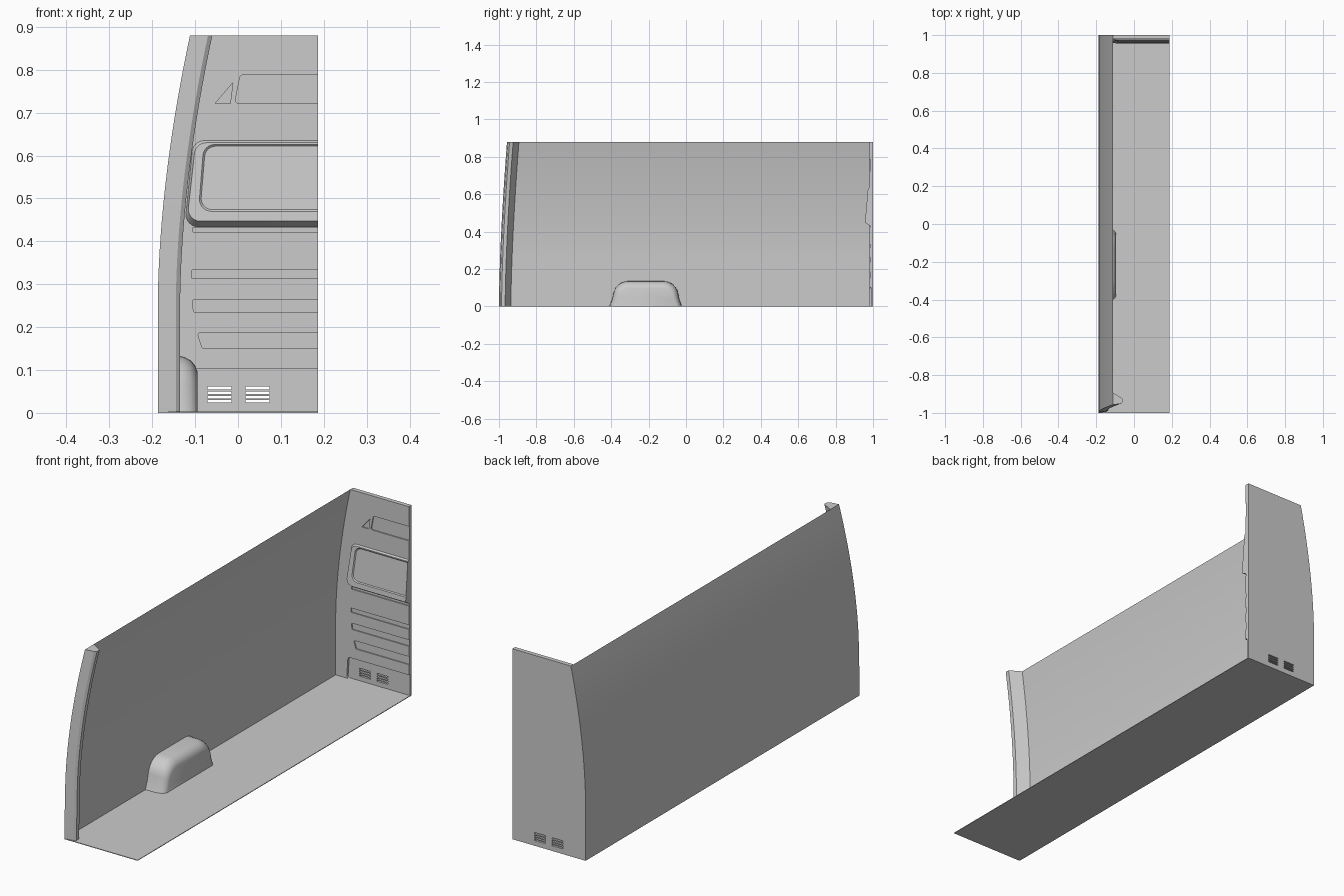
import bpy, bmesh, math

if "Cube" in bpy.data.objects:
    bpy.data.objects.remove(bpy.data.objects["Cube"])

H, R = 0.88, 0.187


def wall_x(z):
    return -R + 0.075 * (max(z - 0.25, 0) / 0.63) ** 1.8


def rear_y(z):
    return -1 + 0.043 * (z / H) ** 1.6


def make(name, bm, smooth=30):
    bmesh.ops.recalc_face_normals(bm, faces=bm.faces)
    me = bpy.data.meshes.new(name)
    bm.to_mesh(me)
    bm.free()
    ob = bpy.data.objects.new(name, me)
    bpy.context.collection.objects.link(ob)
    bpy.ops.object.select_all(action='DESELECT')
    bpy.context.view_layer.objects.active = ob
    ob.select_set(True)
    if smooth:
        bpy.ops.object.shade_smooth_by_angle(angle=math.radians(smooth))
    return ob


def loft(bm, rings, closed=True, cap_start=True, cap_end=True):
    vr = [[bm.verts.new(p) for p in r] for r in rings]
    n = len(rings[0])
    for a, b in zip(vr, vr[1:]):
        for i in range(n if closed else n - 1):
            j = (i + 1) % n
            bm.faces.new((a[i], a[j], b[j], b[i]))
    if cap_start:
        bm.faces.new(vr[0])
    if cap_end:
        bm.faces.new(vr[-1])


def prism(bm, pts, y0, y1):
    loft(bm, [[(x, y, z) for x, z in pts] for y in (y0, y1)])


def arc(cx, cy, r, a0, a1, n=6):
    return [(cx + r * math.cos(math.radians(a0 + (a1 - a0) * i / n)),
             cy + r * math.sin(math.radians(a0 + (a1 - a0) * i / n))) for i in range(n + 1)]


def panel_outline(x_bot, x_top, z0, z1, r, x_end):
    # open-ended panel: left corners rounded, right end square
    return ([(x_end, z0)] + arc(x_bot + r, z0 + r, r, 270, 180)
            + arc(x_top + r, z1 - r, r, 180, 90) + [(x_end, z1)])


zs = [H * i / 28 for i in range(29)]

# floor sheet
bm = bmesh.new()
prism(bm, [(-R, 0), (R, 0), (R, 0.003), (-R, 0.003)], -1, 1)
make("floor", bm, 0)

# curved side wall
bm = bmesh.new()
loft(bm, [[(wall_x(z), rear_y(z), z), (wall_x(z), 1, z)] for z in zs], False, False, False)
make("side_wall", bm)

# rear door pillar following the wall curve
sec = [(0, 0), (0.042, 0.006), (0.052, 0.014), (0.052, 0.033), (0, 0.064)]
bm = bmesh.new()
loft(bm, [[(wall_x(z) + dx, rear_y(z) + dy, z) for dx, dy in sec] for z in zs])
make("rear_pillar", bm, 25)

# wheel arch
side = ([(-0.41, 0), (-0.395, 0.04)] + arc(-0.31, 0.055, 0.08, 170, 90)
        + arc(-0.12, 0.055, 0.08, 90, 10) + [(-0.035, 0.04), (-0.022, 0)])
steps = [(-R, 1), (-0.14, 0.99), (-0.125, 0.965), (-0.111, 0.91), (-0.101, 0.83), (-0.095, 0.72)]
bm = bmesh.new()
loft(bm, [[(x, -0.216 + (y + 0.216) * (1 + s) / 2, z * s) for y, z in side] for x, s in steps])
make("wheel_arch", bm, 40)

# front bulkhead slab
bm = bmesh.new()
prism(bm, [(R, 0), (R, H)] + [(wall_x(z), z) for z in reversed(zs)], 0.98, 1)
bulkhead = make("bulkhead", bm, 0)

# recess cutters: lower strip, pressed grooves, upper pocket, triangle
bm = bmesh.new()
E = 0.25
prism(bm, panel_outline(-0.13, -0.125, 0.003, 0.102, 0.012, E), 0.9, 0.99)
for xb, xt, z0, z1, r in [(-0.085, -0.093, 0.15, 0.187, 0.006),
                          (-0.104, -0.106, 0.235, 0.264, 0.004),
                          (-0.108, -0.109, 0.313, 0.333, 0.003),
                          (-0.105, -0.106, 0.421, 0.432, 0.002),
                          (-0.006, 0.004, 0.722, 0.788, 0.008)]:
    prism(bm, panel_outline(xb, xt, z0, z1, r, E), 0.9, 0.985)
prism(bm, [(-0.053, 0.722), (-0.018, 0.722), (-0.012, 0.77)], 0.9, 0.985)
recess = make("recess_cutter", bm, 0)

# vent slots through the slab
bm = bmesh.new()
for x0 in (-0.071, 0.017):
    for z in (0.027, 0.036, 0.047, 0.058):
        prism(bm, [(x0, z - 0.003), (x0 + 0.056, z - 0.003),
                   (x0 + 0.056, z + 0.003), (x0, z + 0.003)], 0.9, 1.1)
vents = make("vent_cutter", bm, 0)

for cutter in (recess, vents):
    mod = bulkhead.modifiers.new("cut", 'BOOLEAN')
    mod.operation, mod.solver, mod.object = 'DIFFERENCE', 'EXACT', cutter
    bpy.context.view_layer.objects.active = bulkhead
    bpy.ops.object.modifier_apply(modifier=mod.name)
    bpy.data.objects.remove(cutter)

# raised bulkhead panel with inner inset
def face_y(z, off=0):
    return 0.957 + (z - 0.45) / 0.185 * 0.016 + off


outer = panel_outline(-0.122, -0.108, 0.433, 0.636, 0.03, R)
lip = panel_outline(-0.116, -0.102, 0.447, 0.630, 0.028, R)
inner = panel_outline(-0.09, -0.082, 0.470, 0.626, 0.028, R)
inset = panel_outline(-0.086, -0.078, 0.474, 0.622, 0.026, R)
bm = bmesh.new()
loft(bm, [[(x, 0.981, z) for x, z in outer],
          [(x, face_y(z), z) for x, z in lip],
          [(x, face_y(z), z) for x, z in inner],
          [(x, face_y(z, 0.004), z) for x, z in inset]], cap_start=False)
make("bulkhead_raised_panel", bm, 30)
